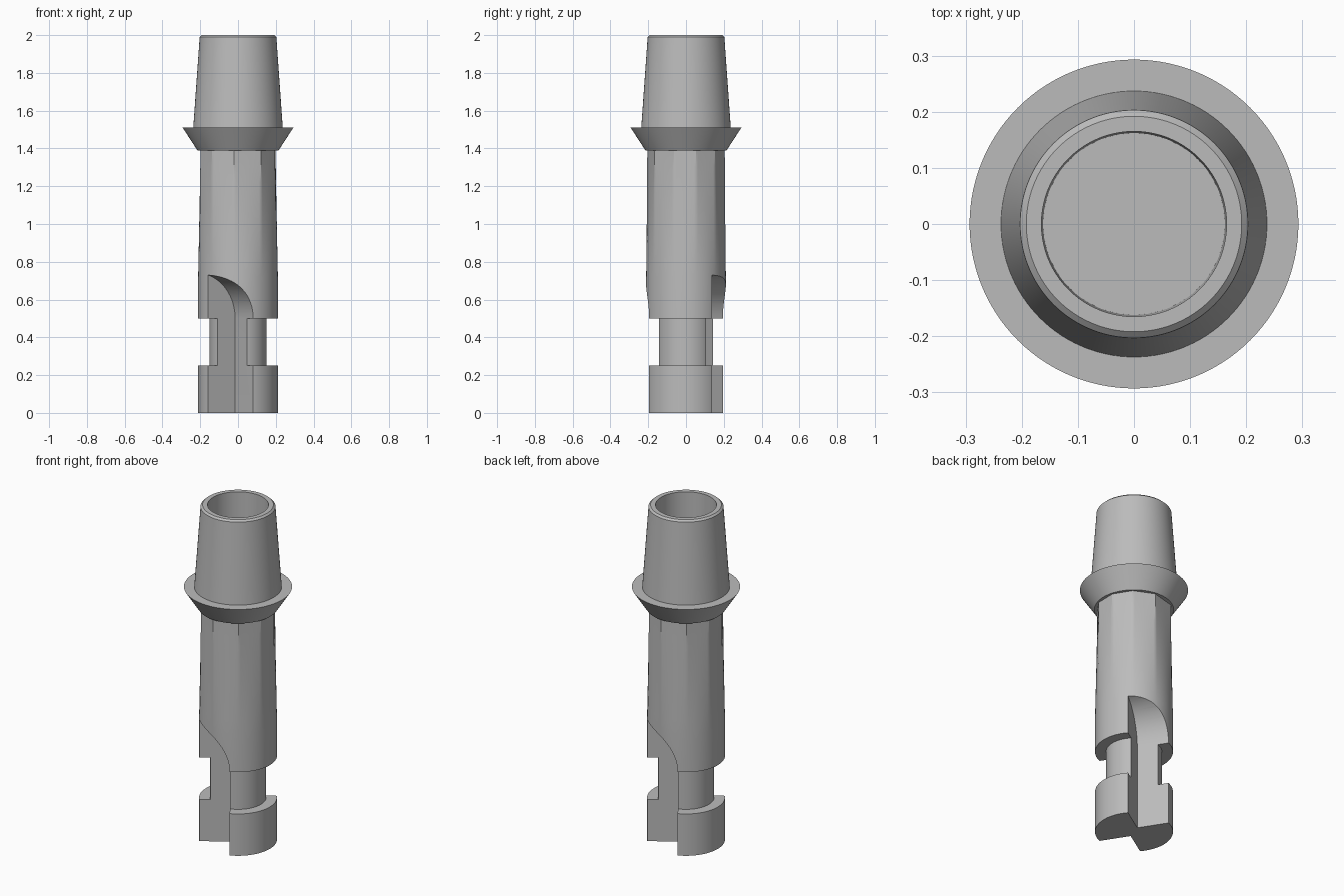
import bpy, bmesh, math
from mathutils import Vector

cube = bpy.data.objects.get("Cube")
if cube:
    bpy.data.objects.remove(cube, do_unlink=True)

metal = bpy.data.materials.new("matte_grey_metal")
metal.use_nodes = True
GREY = (0.5, 0.5, 0.5, 1)
metal.diffuse_color = GREY
metal.node_tree.nodes["Principled BSDF"].inputs["Base Color"].default_value = GREY

STEP = 3                                   # degrees between ring points
CORNERS = [-42, -6, 36, 72, 105]           # facet corners on one half
CORNERS += [a + 180 for a in CORNERS] + [CORNERS[0] + 360]


def make_object(name, bm):
    bmesh.ops.recalc_face_normals(bm, faces=bm.faces)
    mesh = bpy.data.meshes.new(name)
    bm.to_mesh(mesh)
    bm.free()
    mesh.materials.append(metal)
    obj = bpy.data.objects.new(name, mesh)
    bpy.context.collection.objects.link(obj)
    return obj


def stack_rings(name, rings):
    """Skin a list of (height, radius function of angle) into a capped solid."""
    bm = bmesh.new()
    loops = []
    for z, radius in rings:
        loop = []
        for deg in range(CORNERS[0], CORNERS[0] + 360, STEP):
            a, r = math.radians(deg), radius(deg)
            loop.append(bm.verts.new((r * math.sin(a), -r * math.cos(a), z)))
        loops.append(loop)
    n = len(loops[0])
    for low, high in zip(loops, loops[1:]):
        for i in range(n):
            j = (i + 1) % n
            bm.faces.new((low[i], low[j], high[j], high[i]))
    bm.faces.new(loops[0][::-1])
    bm.faces.new(loops[-1])
    return make_object(name, bm)


def circle(r):
    return lambda deg: r


def facets(r, blend):
    """Blend from a circle to an irregular polygon with flat sides."""
    def radius(deg):
        for a, b in zip(CORNERS, CORNERS[1:]):
            if a <= deg <= b:
                half = math.radians(b - a) / 2
                off = math.radians(deg - (a + b) / 2)
                flat = 0.206 * math.cos(half) / math.cos(off)
                return r + (flat - r) * blend
    return radius


def finish(obj):
    bpy.ops.object.select_all(action='DESELECT')
    obj.select_set(True)
    bpy.context.view_layer.objects.active = obj
    for mod in list(obj.modifiers):
        bpy.ops.object.modifier_apply(modifier=mod.name)
    bpy.ops.object.shade_smooth_by_angle(angle=math.radians(30))


# Shaft: foot, narrow neck, and body that turns from round to faceted
R = 0.211
rings = [(0, circle(R)), (0.25, circle(R)), (0.25, circle(0.152)),
         (0.5, circle(0.152)), (0.5, circle(R))]
rings += [(0.72 + 0.67 * k / 8, facets(R, k / 8)) for k in range(9)]
rings.append((1.42, facets(R, 1)))
shaft = stack_rings("faceted_shaft", rings)

# Two opposite L-shaped flutes with rounded upper ends
bm = bmesh.new()
inward = Vector((-0.84, -0.54, 0)).normalized()
across = Vector((-inward.y, inward.x, 0))
corner = Vector((-0.015, -0.046, 0))
ARC = 0.24
profile = [(0, -0.1)]
for k in range(19):
    t = math.pi / 2 * k / 18
    profile.append((ARC * (1 - math.cos(t)), 0.5 + ARC * math.sin(t)))
profile += [(0.5, 0.5 + ARC), (0.5, -0.1)]
for side in (1, -1):
    ends = []
    for depth in (0, 0.5):
        ends.append([])
        for s, z in profile:
            p = (corner + inward * s + across * depth) * side
            p.z = z
            ends[-1].append(bm.verts.new(p))
    near, far = ends
    bm.faces.new(near)
    bm.faces.new(far[::-1])
    for i in range(len(near)):
        j = (i + 1) % len(near)
        bm.faces.new((near[j], near[i], far[i], far[j]))
cutter = make_object("flute_cutter", bm)
cutter.hide_render = True
cut = shaft.modifiers.new("flutes", 'BOOLEAN')
cut.operation = 'DIFFERENCE'
cut.solver = 'EXACT'
cut.object = cutter
finish(shaft)
bpy.data.objects.remove(cutter, do_unlink=True)

# Collar and hollow tapered crown
crown_profile = [(1.39, 0.215), (1.51, 0.293), (1.51, 0.237), (1.99, 0.203),
                 (2.0, 0.192), (2.0, 0.165), (1.5, 0.162)]
crown = stack_rings("collar_and_crown", [(z, circle(r)) for z, r in crown_profile])
finish(crown)
